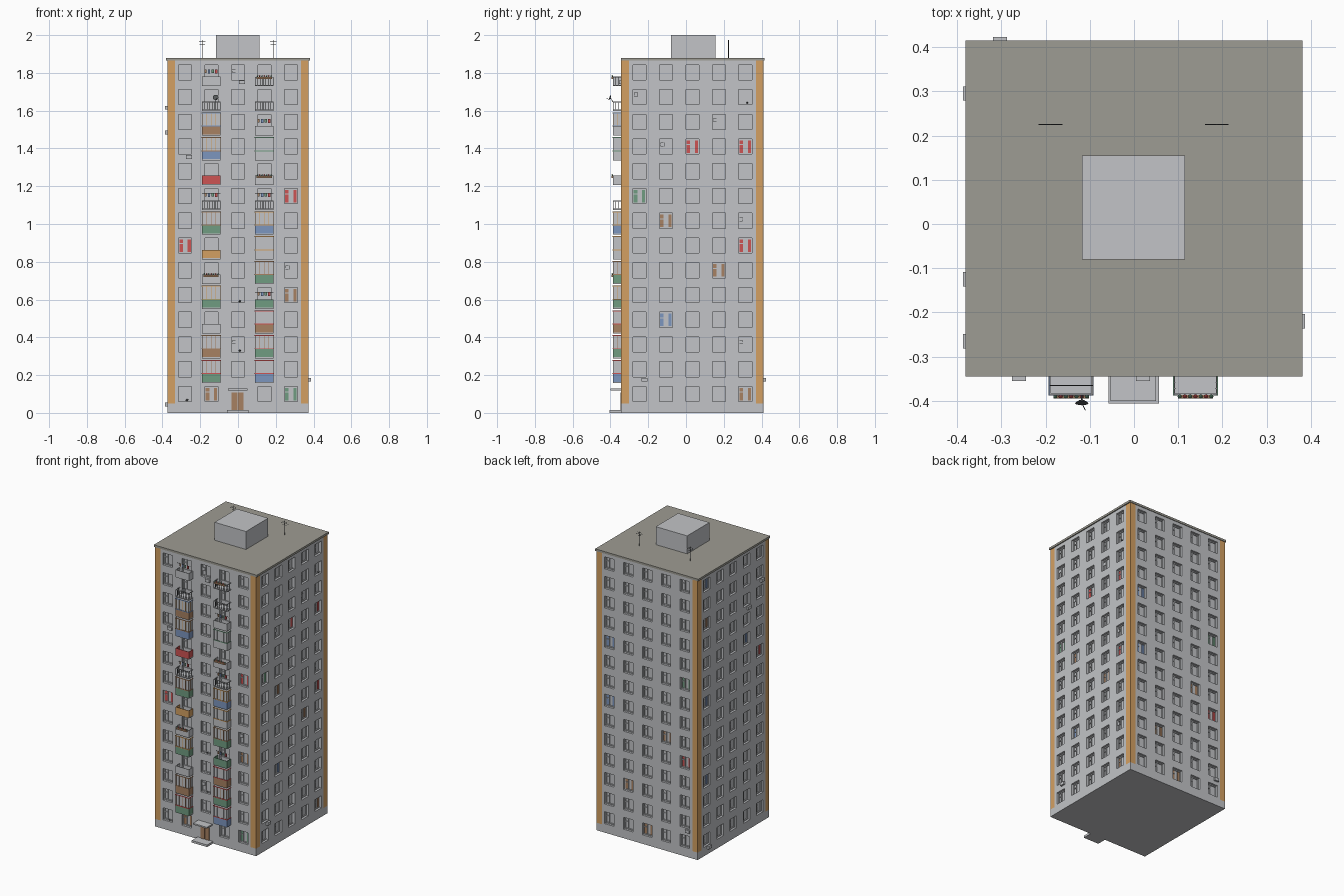
import bpy, bmesh, math
from mathutils import Matrix, Vector

if "Cube" in bpy.data.objects:
    bpy.data.objects.remove(bpy.data.objects["Cube"])


def srgb(r, g, b):
    return tuple((c / 255 / 12.92 if c < 11 else ((c / 255 + 0.055) / 1.055) ** 2.4) for c in (r, g, b)) + (1,)


COLOURS = {
    "concrete": srgb(194, 196, 199), "ochre": srgb(212, 160, 98), "roof_grey": srgb(158, 156, 147),
    "red": srgb(206, 84, 84), "green": srgb(112, 156, 129), "blue": srgb(124, 150, 191),
    "brown": srgb(167, 129, 98), "dark_metal": srgb(85, 88, 90)}
MATS = {}
for n, c in COLOURS.items():
    MATS[n] = bpy.data.materials.new(n)
    MATS[n].diffuse_color = c

parts = {}  # (part name, colour) -> bmesh


def part(name, colour):
    return parts.setdefault((name, colour), bmesh.new())


def box(name, colour, a, b):
    """Axis-aligned box between two corners."""
    a, b = Vector(a), Vector(b)
    size = [max(abs(v), 0.0005) for v in b - a]
    m = Matrix.Translation((a + b) / 2) @ Matrix.Diagonal((*size, 1))
    bmesh.ops.create_cube(part(name, colour), size=1, matrix=m)


def rod(name, colour, a, b, r=0.0015, r2=None):
    a, b = Vector(a), Vector(b)
    d = b - a
    m = Matrix.Translation((a + b) / 2) @ d.to_track_quat('Z', 'Y').to_matrix().to_4x4()
    bmesh.ops.create_cone(part(name, colour), cap_ends=True, segments=12, radius1=r,
                          radius2=r if r2 is None else r2, depth=d.length, matrix=m)


X1, Y0, Y1, TOP = 0.374, -0.343, 0.411, 1.866
YC = (Y0 + Y1) / 2
PITCH, FLOORS, DEPTH = 0.131, 14, 0.02
COLS = [-0.28, -0.14, 0.0, 0.14, 0.28]
row = lambda k: 0.1 + PITCH * k

# each side: point mapping (u, z, outward d), span, column centres, viewer's right along u
SIDES = {
    "front": (lambda u, z, d: (u, Y0 - d, z), -X1, X1, COLS, 1),
    "right": (lambda u, z, d: (X1 + d, u, z), Y0, Y1, [c + YC for c in COLS], 1),
    "back": (lambda u, z, d: (u, Y1 + d, z), -X1, X1, COLS, -1),
    "left": (lambda u, z, d: (-X1 - d, u, z), Y0, Y1, [c + YC for c in COLS], -1)}

# tower walls with recessed windows and coloured corner strips
zs = [0, 0.05]
for k in range(FLOORS):
    zs += ([row(k) - 0.068] if k else []) + [row(k) - 0.04, row(k) + 0.04]
zs.append(TOP)
tower = bmesh.new()


def quad(pts, mat=0):
    f = tower.faces.new([tower.verts.new(p) for p in pts])
    f.material_index = mat


for side, (P, lo, hi, cols, s) in SIDES.items():
    us = [lo, lo + 0.04] + [c + o for c in cols for o in (-0.035, 0.035)] + [hi - 0.04, hi]
    deep = set()
    for j in range(len(zs) - 1):
        mid = (zs[j] + zs[j + 1]) / 2
        for i in range(2, 12, 2):
            window = any(abs(mid - row(k)) < 0.03 for k in range(FLOORS))
            door = side == "front" and i in (4, 8) and any(abs(mid - row(k) + 0.054) < 0.005 for k in range(1, FLOORS))
            entry = side == "front" and i == 6 and mid < 0.2
            if (window or door) and not entry:
                deep.add((i, j))
    for j in range(len(zs) - 1):
        for i in range(len(us) - 1):
            d = -DEPTH if (i, j) in deep else 0
            u0, u1, z0, z1 = us[i], us[i + 1], zs[j], zs[j + 1]
            strip = i in (0, len(us) - 2) and j > 0
            quad([P(u0, z0, d), P(u1, z0, d), P(u1, z1, d), P(u0, z1, d)], 1 if strip else 0)
            if d:
                for nb, (a, b) in {(i - 1, j): ((u0, z0), (u0, z1)), (i + 1, j): ((u1, z0), (u1, z1)),
                                   (i, j - 1): ((u0, z0), (u1, z0)), (i, j + 1): ((u0, z1), (u1, z1))}.items():
                    if nb not in deep:
                        quad([P(*a, 0), P(*b, 0), P(*b, d), P(*a, d)])
ring = [(-X1, Y0), (X1, Y0), (X1, Y1), (-X1, Y1)]
rim = {}
bmesh.ops.remove_doubles(tower, verts=tower.verts, dist=1e-5)
for z in (0, TOP):
    loop = [e for e in tower.edges if e.is_boundary and all(abs(v.co.z - z) < 1e-4 for v in e.verts)]
    bmesh.ops.contextual_create(tower, geom=loop)
bmesh.ops.recalc_face_normals(tower, faces=tower.faces)
me = bpy.data.meshes.new("tower_walls")
tower.to_mesh(me)
me.materials.append(MATS["concrete"])
me.materials.append(MATS["ochre"])
bpy.context.collection.objects.link(bpy.data.objects.new("tower_walls", me))

# window frames with a small vent pane on the viewer's left
for side, (P, lo, hi, cols, s) in SIDES.items():
    for k in range(FLOORS):
        for ci, c in enumerate(cols):
            if side == "front" and ci == 2 and k == 0:
                continue
            z = row(k)
            for u0, u1, z0, z1 in ((-0.035, -0.031, -0.04, 0.04), (0.031, 0.035, -0.04, 0.04),
                                   (-0.031, 0.031, 0.034, 0.04), (-0.031, 0.031, -0.04, -0.034),
                                   (-0.012, -0.008, -0.034, 0.034), (-0.031, -0.012, 0.008, 0.012)):
                box("window_frames", "concrete", P(c + s * u0, z + z0, -DEPTH), P(c + s * u1, z + z1, -DEPTH + 0.006))

# curtains: side -> (column, floor, colour)
CURTAINS = {
    "front": [(0, 6, "red"), (4, 8, "red"), (4, 4, "brown"), (1, 0, "brown"), (4, 0, "green")],
    "right": [(2, 10, "red"), (4, 10, "red"), (0, 8, "green"), (1, 7, "brown"), (4, 6, "red"),
              (3, 5, "brown"), (1, 3, "blue"), (4, 0, "brown")],
    "back": [(4, 9, "blue"), (0, 8, "green"), (4, 6, "blue"), (1, 5, "brown"), (0, 4, "red"),
             (3, 2, "brown"), (2, 0, "brown")],
    "left": [(4, 13, "blue"), (4, 11, "brown"), (4, 7, "blue"), (4, 3, "blue"), (1, 9, "blue"), (0, 8, "red")]}
for side, items in CURTAINS.items():
    P, lo, hi, cols, s = SIDES[side]
    for ci, k, col in items:
        for u0, u1, z0, z1 in ((-0.031, -0.012, -0.034, 0.007), (-0.031, -0.012, 0.013, 0.032), (0.013, 0.03, -0.034, 0.032)):
            box("curtains", col, P(cols[ci] + s * u0, row(k) + z0, -DEPTH), P(cols[ci] + s * u1, row(k) + z1, -DEPTH + 0.003))

# opened vents, cooling units and sill birds
for side, u, z in (("front", -0.02, 1.81), ("front", -0.02, 0.375), ("front", 0.262, 0.77), ("right", -0.265, 1.685),
                   ("right", 0.155, 1.55), ("right", -0.125, 1.42), ("right", 0.29, 1.025), ("right", 0.29, 0.375)):
    P = SIDES[side][0]
    box("open_vents", "concrete", P(u - 0.01, z - 0.011, -0.012), P(u + 0.01, z + 0.011, -0.009))
for side, u, z in (("front", -0.26, 1.355), ("front", 0.02, 1.75), ("right", -0.22, 0.175), ("back", -0.303, 0.175),
                   ("left", 0.295, 0.045), ("left", -0.125, 1.485), ("left", -0.265, 1.615)):
    P = SIDES[side][0]
    box("cooling_units", "concrete", P(u - 0.016, z - 0.01, 0), P(u + 0.016, z + 0.01, 0.012))
for side, u, z in (("front", 0.01, 0.592), ("front", 0.01, 0.33), ("front", -0.27, 0.068), ("right", 0.325, 1.642)):
    P = SIDES[side][0]
    m = Matrix.Translation(P(u, z, -0.006)) @ Matrix.Diagonal((0.008, 0.005, 0.005, 1))
    bmesh.ops.create_icosphere(part("sill_birds", "dark_metal"), subdivisions=1, radius=1, matrix=m)

# balconies: floor -> (kind, panel colour, trim colour, extra)
C = "concrete"
LEFT = [("glazed", "green", "red", "brown"), ("glazed", "brown", "brown", "brown"), ("open", C), ("glazed", "green", "ochre", "ochre"),
        ("open", C, "flowers"), ("open", "ochre"), ("glazed", "green", "brown", "brown"), ("rail", C, "laundry"),
        ("open", "red"), ("glazed", "blue", "brown", "ochre"), ("glazed", "brown", "blue", "ochre"), ("rail", C), ("open", C, "laundry")]
RIGHT = [("glazed", "blue", "red", C), ("glazed", "green", "red", "brown"), ("glazed", "brown", "red", C), ("open", "green", "laundry"),
         ("glazed", "green", "brown", "brown"), ("glazed", C, "ochre", C), ("glazed", "blue", "ochre", "ochre"), ("rail", C, "laundry"),
         ("open", C, "flowers"), ("glazed", C, "green", C), ("open", C, "laundry"), ("rail", C), ("rail", C, "flowers")]
W, YF, T = 0.049, -0.386, 0.003


def surround(name, colour, cx, z0, z1, grow=0.0):
    """Front and two side plates around a balcony."""
    w, yf = W + grow, YF - grow
    box(name, colour, (cx - w, yf, z0), (cx + w, yf + T, z1))
    for s in (-1, 1):
        box(name, colour, (cx + s * w, yf + T, z0), (cx + s * (w - T), Y0, z1))


for cx, column in ((-0.142, LEFT), (0.139, RIGHT)):
    for k, (kind, col, *extra) in enumerate(column):
        z = 0.158 + PITCH * k
        box("balcony_floors", C, (cx - W, YF, z), (cx + W, Y0, z + 0.006))
        if kind == "glazed":
            trim, post = extra
            box("balcony_glazing", C, (cx - W + 0.002, YF + 0.002, z + 0.048), (cx + W - 0.002, Y0, z + 0.122))
            surround("balcony_panels", col, cx, z + 0.002, z + 0.048)
            for h in (0.048, 0.118):
                surround("balcony_trim", trim, cx, z + h, z + h + 0.005, 0.002)
            for i in range(5):
                x = cx + (i - 2) * 0.0235
                box("glazing_posts", post, (x - 0.0015, YF - 0.001, z + 0.05), (x + 0.0015, YF + 0.003, z + 0.12))
            for s in (-1, 1):
                box("glazing_posts", post, (cx + s * W, -0.366, z + 0.05), (cx + s * (W - 0.003), -0.363, z + 0.12))
        elif kind == "open":
            surround("balcony_panels", col, cx, z + 0.002, z + 0.05)
        else:
            surround("balcony_rails", C, cx, z + 0.045, z + 0.049)
            for i in range(8):
                x = cx - W + 0.0015 + i * (2 * W - 0.003) / 7
                rod("balcony_bars", "dark_metal", (x, YF + 0.0015, z), (x, YF + 0.0015, z + 0.046))
            for s in (-1, 1):
                for y in (-0.372, -0.358):
                    rod("balcony_bars", "dark_metal", (cx + s * (W - 0.002), y, z), (cx + s * (W - 0.002), y, z + 0.046))
        if "laundry" in extra:
            rod("laundry_lines", "dark_metal", (cx - W, -0.365, z + 0.088), (cx + W, -0.365, z + 0.088), 0.0007)
            for i, c in enumerate(("brown", "blue", "green", "red")):
                x = cx - 0.03 + i * 0.019
                box("laundry", c, (x - 0.006, -0.366, z + 0.07 - 0.003 * (i % 2)), (x + 0.006, -0.364, z + 0.088))
        if "flowers" in extra:
            box("flower_boxes", "brown", (cx - 0.04, YF - 0.009, z + 0.038), (cx + 0.04, YF, z + 0.049))
            for i in range(7):
                m = Matrix.Translation((cx - 0.036 + i * 0.012, YF - 0.004, z + 0.053))
                bmesh.ops.create_icosphere(part("flowers", "red" if i % 2 else "green"), subdivisions=1, radius=0.005, matrix=m)

# satellite dish on a high balcony
rod("satellite_dish", "dark_metal", (-0.118, -0.399, 1.668), (-0.118, -0.405, 1.67), 0.006, 0.015)
rod("dish_arm", "dark_metal", (-0.118, -0.404, 1.66), (-0.11, -0.421, 1.664), 0.001)
rod("dish_arm", "dark_metal", (-0.118, -0.386, 1.645), (-0.118, -0.4, 1.668), 0.0015)

# entrance: door leaves, step, canopy
for x0, x1 in ((-0.034, -0.004), (-0.002, 0.028)):
    box("entrance_doors", "brown", (x0, Y0 - 0.005, 0.012), (x1, Y0, 0.107))
box("entrance_step", C, (-0.058, -0.406, 0), (0.056, Y0, 0.014))
box("entrance_canopy", C, (-0.053, -0.4, 0.119), (0.05, Y0, 0.128))

# roof slab, lift house and aerials
box("roof_slab", "roof_grey", (-0.381, -0.345, TOP), (0.381, 0.415, 1.88))
box("lift_house", C, (-0.117, -0.08, 1.88), (0.115, 0.155, 2.0))
for x in (-0.189, 0.187):
    rod("aerials", "dark_metal", (x, 0.225, 1.88), (x, 0.225, 1.975))
    for z, w in ((1.968, 0.018), (1.958, 0.027), (1.948, 0.014)):
        rod("aerials", "dark_metal", (x - w, 0.225, z), (x + w, 0.225, z), 0.001)

for (name, colour), bm in parts.items():
    me = bpy.data.meshes.new(name)
    bm.to_mesh(me)
    me.materials.append(MATS[colour])
    bpy.context.collection.objects.link(bpy.data.objects.new(name + "_" + colour, me))

for m in bpy.data.materials:
    if m.users and not m.is_grease_pencil:
        m.use_nodes = True
        m.node_tree.nodes["Principled BSDF"].inputs["Base Color"].default_value = m.diffuse_color
